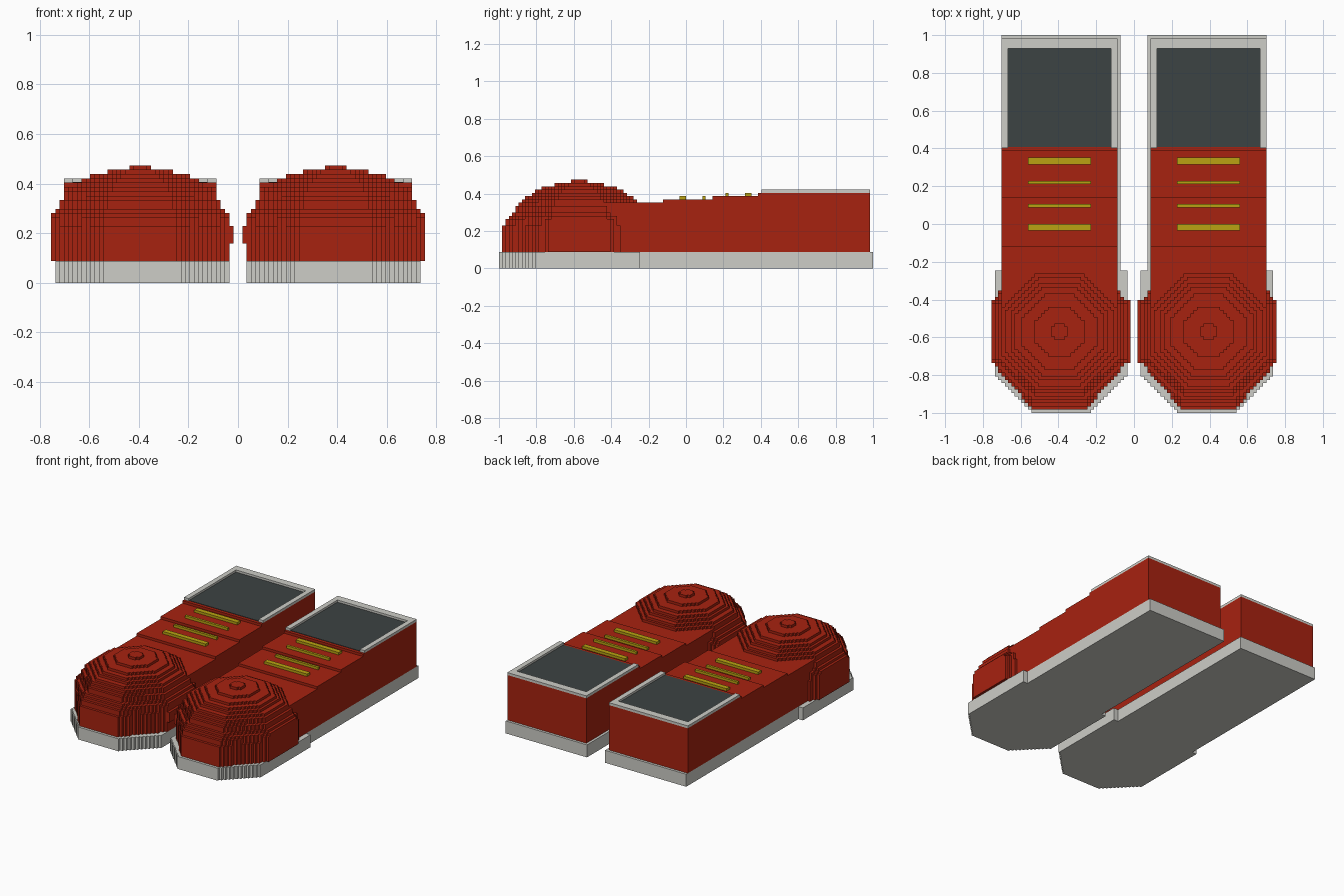
import bpy, bmesh, math

cube = bpy.data.objects.get("Cube")
if cube:
    bpy.data.objects.remove(cube, do_unlink=True)

V = 2 / 114  # size of one block unit


def material(name, r, g, b):
    m = bpy.data.materials.new(name)
    m.use_nodes = True
    m.diffuse_color = (r, g, b, 1)
    m.node_tree.nodes["Principled BSDF"].inputs["Base Color"].default_value = (r, g, b, 1)
    return m


RED = material("red", 0.39, 0.016, 0.005)
WHITE = material("off white", 0.61, 0.61, 0.57)
DARK = material("dark grey", 0.046, 0.056, 0.056)
YELLOW = material("yellow", 0.49, 0.36, 0.006)


def add_prism(bm, rows, z0, z1, side):
    """Extrude a stepped outline given as rows of (y0, y1, x0, x1)."""
    merged = []
    for r in rows:
        if merged and merged[-1][2:] == r[2:]:
            merged[-1] = (merged[-1][0], r[1]) + r[2:]
        else:
            merged.append(r)
    right = [p for y0, y1, a, b in merged for p in ((b, y0), (b, y1))]
    left = [p for y0, y1, a, b in reversed(merged) for p in ((a, y1), (a, y0))]
    verts = [bm.verts.new((side * x * V, y * V, z0 * V)) for x, y in right + left]
    face = bm.faces.new(verts)
    top = bmesh.ops.extrude_face_region(bm, geom=[face])["geom"]
    bmesh.ops.translate(bm, vec=(0, 0, (z1 - z0) * V),
                        verts=[g for g in top if isinstance(g, bmesh.types.BMVert)])


def part(name, mat, side, prisms):
    bm = bmesh.new()
    for rows, z0, z1 in prisms:
        add_prism(bm, rows, z0, z1, side)
    bmesh.ops.recalc_face_normals(bm, faces=bm.faces)
    mesh = bpy.data.meshes.new(name)
    bm.to_mesh(mesh)
    bm.free()
    mesh.materials.append(mat)
    bpy.context.collection.objects.link(bpy.data.objects.new(name, mesh))


def box(x0, x1, y0, y1, z0, z1):
    return [(y0, y1, x0, x1)], z0, z1


def octagon_rows(r, cx=22.5, cy=-32.5):
    """Rows of a stepped octagon, narrower across than along when large."""
    rx = min(r - 1, 20.5) if r > 18 else r
    rows = []
    for i in range(int(2 * r)):
        y = cy - r + i
        t = abs(y + 0.5 - cy) / r
        w = min(rx, math.floor((1.39 - t) * rx) + 0.5)
        rows.append((y, y + 1, cx - w, cx + w))
    return rows


# Toe dome layers: half size of each one, from the bottom up
DOME = [23.5, 22.5, 22.5, 21.5, 20.5, 19.5, 19.5, 18.5,
        17.5, 16.5, 14.5, 13.5, 11.5, 7.5, 2.5]

for side, label in ((1, "left"), (-1, "right")):
    # Sole with a chamfered toe and a narrower heel
    sole = [(-57 + i, -56 + i, 13 - i, 31 + i) for i in range(11)]
    sole += [(-46, -14, 2, 42), (-14, 57, 4, 40)]
    part(label + "_sole", WHITE, side, [(sole, 0, 5)])

    # Rounded toe cap
    layers = [(octagon_rows(DOME[0]), 5, 13)]
    layers += [(octagon_rows(r), 12 + i, 13 + i) for i, r in enumerate(DOME) if i]
    layers.append(box(1, 2.5, -42, -23, 9, 13))
    part(label + "_toe_cap", RED, side, layers)

    # Upper, rising in steps toward the heel
    steps = [(-32, -7, 20), (-7, 8, 21), (8, 22, 22), (22, 56, 23)]
    part(label + "_upper", RED, side,
         [box(5, 40, y0, y1, 5, top) for y0, y1, top in steps])

    # Ankle opening: collar around a dark lining
    part(label + "_collar", WHITE, side,
         [([(23, 53, 5, 7), ], 23, 24), box(38, 40, 23, 53, 23, 24),
          box(5, 40, 53, 56, 23, 24)])
    part(label + "_lining", DARK, side, [box(7, 38, 23.3, 53, 23, 23.15)])

    # Laces
    laces = [(-2, 0, 21), (5, 6, 21), (12, 13, 22), (18, 20, 22)]
    part(label + "_laces", YELLOW, side,
         [box(13, 32, y0, y1, z, z + 1) for y0, y1, z in laces])
